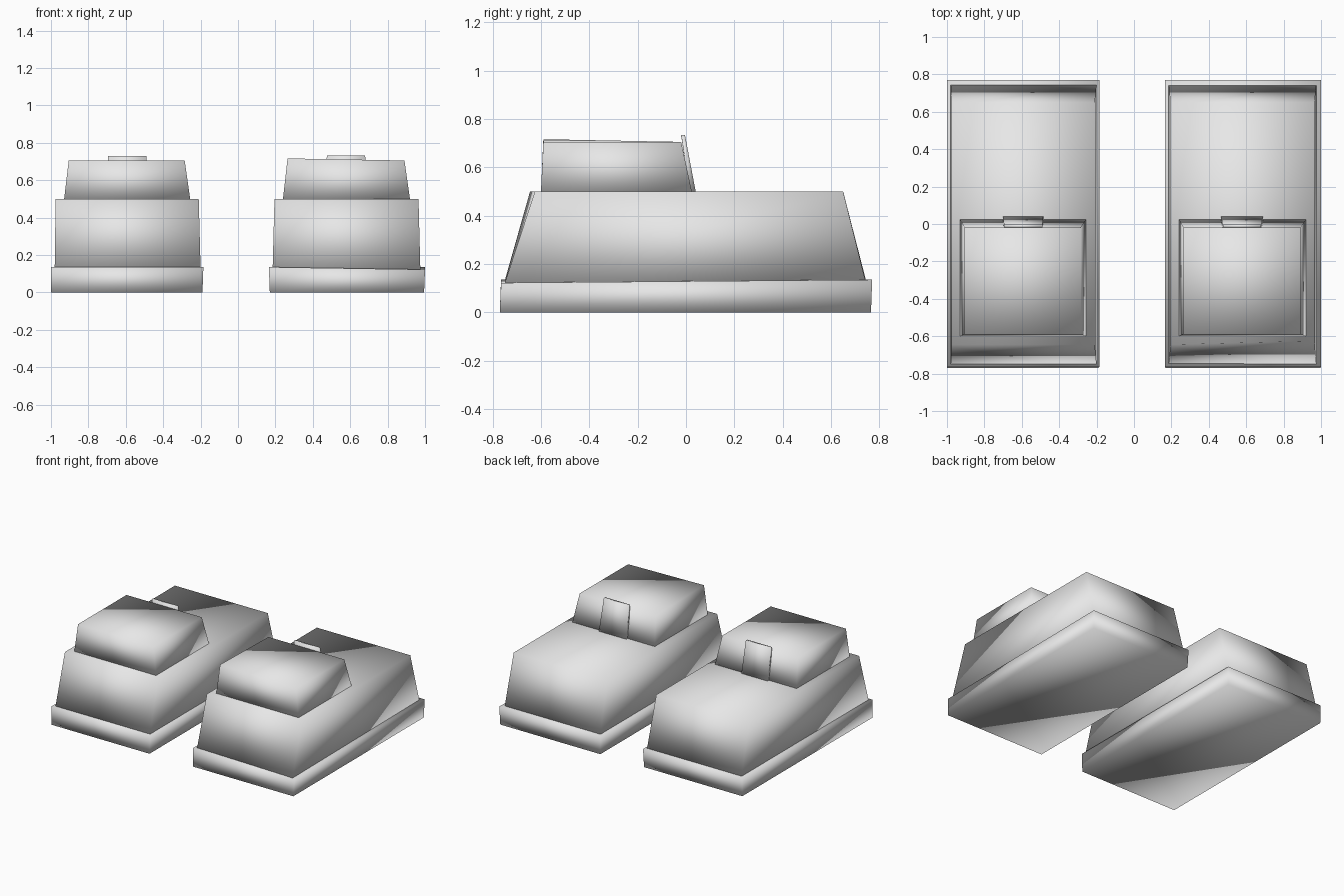
import bpy, bmesh

if "Cube" in bpy.data.objects:
    bpy.data.objects.remove(bpy.data.objects["Cube"])

grey = bpy.data.materials.new("light_grey")
grey.diffuse_color = (0.8, 0.8, 0.8, 1)
grey.use_nodes = True
grey.node_tree.nodes["Principled BSDF"].inputs["Base Color"].default_value = grey.diffuse_color


def block(name, low, high, z0, z1, nudge=None):
    """Tapered smooth block; low/high are (x0, x1, y0, y1), nudge moves single corners."""
    bm = bmesh.new()
    rings = []
    for (x0, x1, y0, y1), z in ((low, z0), (high, z1)):
        rings.append([bm.verts.new((x, y, z)) for x, y in
                      ((x0, y0), (x1, y0), (x1, y1), (x0, y1))])
    a, b = rings
    for i, offset in (nudge or {}).items():
        for k in range(3):
            b[i].co[k] += offset[k]
    bm.faces.new(a[::-1])
    bm.faces.new(b)
    for i in range(4):
        j = (i + 1) % 4
        bm.faces.new((a[i], a[j], b[j], b[i]))
    for f in bm.faces:
        f.smooth = True
    mesh = bpy.data.meshes.new(name)
    bm.to_mesh(mesh)
    bm.free()
    mesh.materials.append(grey)
    obj = bpy.data.objects.new(name, mesh)
    bpy.context.collection.objects.link(obj)
    return obj


# Left shoe
block("left_sole", (-1.0, -0.19, -0.77, 0.765), (-1.0, -0.185, -0.765, 0.77), 0, 0.135)
block("left_upper", (-0.98, -0.2, -0.75, 0.745), (-0.975, -0.21, -0.645, 0.65), 0.13, 0.5)
block("left_collar", (-0.93, -0.255, -0.6, 0.025), (-0.905, -0.285, -0.59, -0.02), 0.495, 0.705)
block("left_tongue", (-0.70, -0.485, 0.015, 0.04), (-0.695, -0.49, -0.02, -0.004), 0.5, 0.73)

# Right shoe, slightly uneven: lowered outer sole corner, skewed upper, raised collar corner
block("right_sole", (0.17, 0.995, -0.77, 0.765), (0.165, 1.0, -0.765, 0.77), 0, 0.135,
      {1: (0, 0, -0.013)})
block("right_upper", (0.185, 0.975, -0.75, 0.745), (0.195, 0.965, -0.645, 0.65), 0.12, 0.5,
      {1: (0, 0.02, 0)})
block("right_collar", (0.24, 0.92, -0.6, 0.025), (0.265, 0.89, -0.59, -0.02), 0.495, 0.705,
      {0: (0, 0, 0.011)})
block("right_tongue", (0.465, 0.69, 0.015, 0.04), (0.475, 0.68, -0.02, -0.004), 0.5, 0.733)
